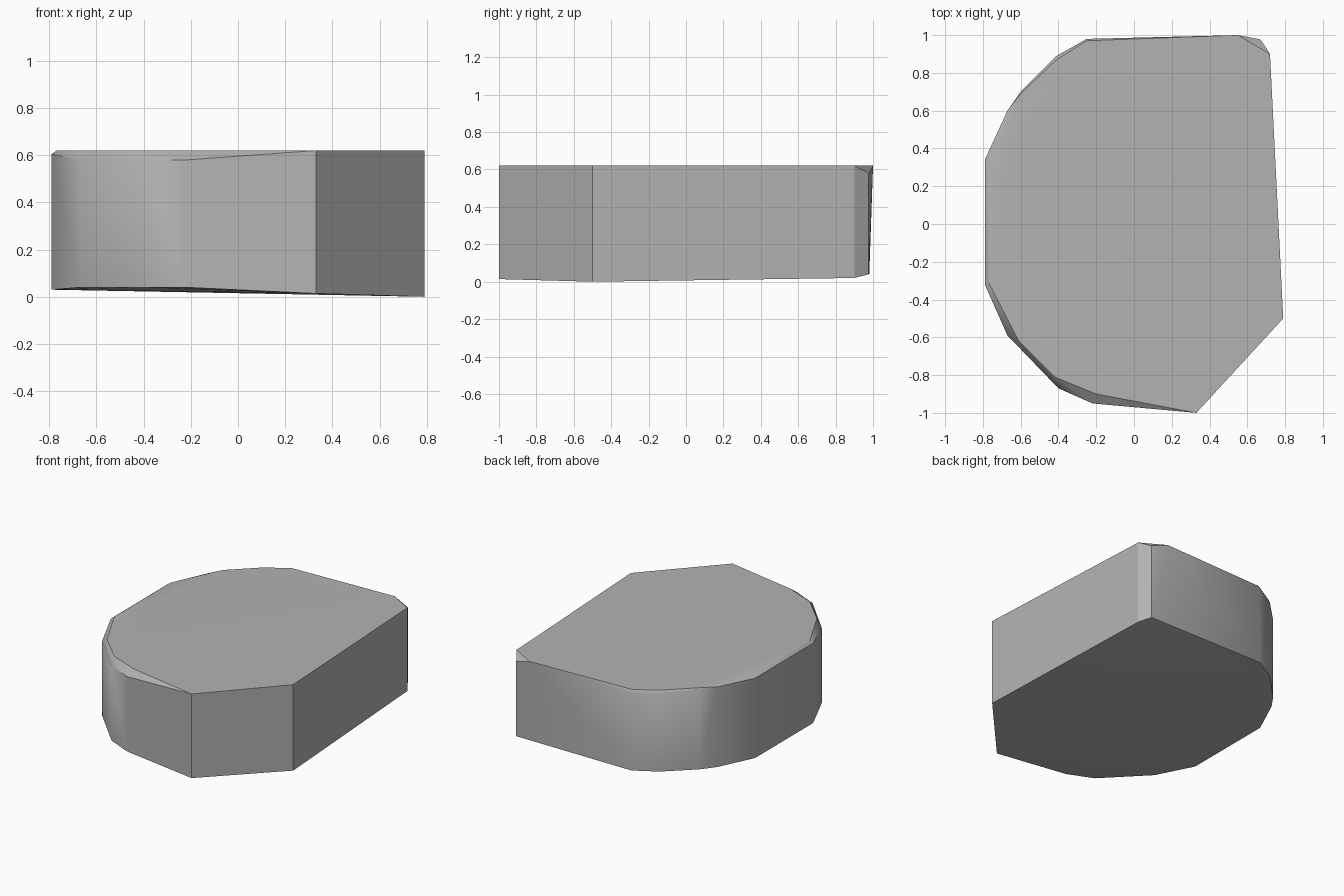
import bpy
import bmesh
import math

# Remove the default cube
cube = bpy.data.objects.get("Cube")
if cube:
    bpy.data.objects.remove(cube, do_unlink=True)

TOP = 0.62


def make_material(name, rgb):
    material = bpy.data.materials.new(name)
    material.use_nodes = True
    colour = (*rgb, 1.0)
    material.diffuse_color = colour
    material.node_tree.nodes["Principled BSDF"].inputs["Base Color"].default_value = colour
    return material


def hull_object(name, points, material):
    """Wrap points in a convex skin, merging triangles that lie in one plane."""
    bm = bmesh.new()
    for point in points:
        bm.verts.new(point)
    bmesh.ops.remove_doubles(bm, verts=bm.verts, dist=0.0005)
    bmesh.ops.convex_hull(bm, input=bm.verts)
    loose = [v for v in bm.verts if not v.link_faces]
    bmesh.ops.delete(bm, geom=loose, context="VERTS")
    bmesh.ops.dissolve_limit(bm, angle_limit=math.radians(1.0),
                             verts=bm.verts, edges=bm.edges)
    bmesh.ops.recalc_face_normals(bm, faces=bm.faces)
    mesh = bpy.data.meshes.new(name)
    bm.to_mesh(mesh)
    bm.free()
    mesh.materials.append(material)
    obj = bpy.data.objects.new(name, mesh)
    bpy.context.collection.objects.link(obj)
    return obj


# Slab outline, counter-clockwise from the front corner: x, y, foot height, rim height
outline = [
    (.33, -1, .014, TOP),
    (.79, -.5, 0, TOP),
    (.72, .9, .02, TOP),
    (.67, .977, .04, .58),
    (.55, 1, TOP, TOP),
    (-.25, .98, .04, .6),
    (-.41, .89, .04, .6),
    (-.6, .7, .035, .61),
    (-.67, .6, .032, .61),
    (-.79, .34, .03, .605),
    (-.79, -.32, .03, .605),
    (-.67, -.59, .04, .58),
    (-.4, -.87, .04, .58),
    (-.22, -.95, .04, .58),
]

# Corners of the flat top where the rim is chamfered
top_corners = [(-.25, .97), (-.41, .87), (-.6, .69), (-.77, .33),
               (-.77, -.31), (-.61, -.62), (-.42, -.81), (-.2, -.9)]

points = [(x, y, z) for x, y, foot, rim in outline for z in (foot, rim)]
points += [(x, y, TOP) for x, y in top_corners]

# Stone slab
grey = make_material("plain grey", (.45, .45, .45))
slab = hull_object("stone_slab", points, grey)

# Smooth the rounded side, keep the hard corners
bpy.ops.object.select_all(action="DESELECT")
slab.select_set(True)
bpy.context.view_layer.objects.active = slab
bpy.ops.object.shade_smooth_by_angle(angle=math.radians(30))
